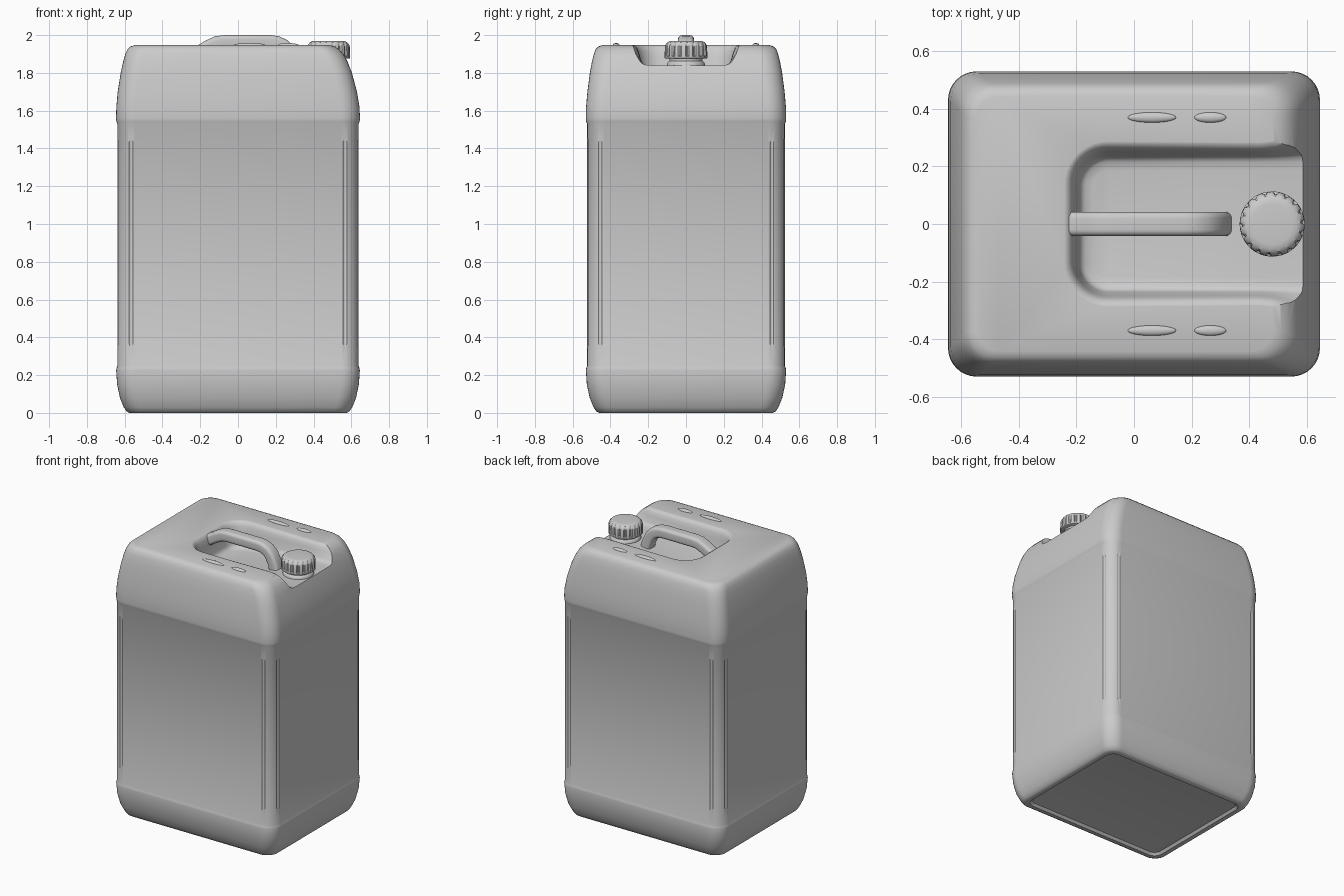
import bpy, bmesh, math
from mathutils import Vector

if "Cube" in bpy.data.objects:
    bpy.data.objects.remove(bpy.data.objects["Cube"])


def rrect(x0, x1, hy, r, seg=8):
    """Rounded rectangle in 2D, mirrored in y by index."""
    pts = []
    for k, (cx, cy) in enumerate([(x1 - r, hy - r), (x0 + r, hy - r), (x0 + r, r - hy), (x1 - r, r - hy)]):
        for i in range(seg + 1):
            a = math.pi / 2 * (k + i / seg)
            pts.append((cx + r * math.cos(a), cy + r * math.sin(a)))
    return pts


def loft(bm, rings):
    """Skin a closed shape through rings of points, capping both ends with strips."""
    vs = [[bm.verts.new(p) for p in ring] for ring in rings]
    n = len(vs[0])
    faces = []
    for a, b in zip(vs, vs[1:]):
        for i in range(n):
            j = (i + 1) % n
            faces.append(bm.faces.new((a[i], a[j], b[j], b[i])))
    for end in (vs[0], vs[-1]):
        for i in range(n // 2 - 1):
            faces.append(bm.faces.new((end[i], end[i + 1], end[n - 2 - i], end[n - 1 - i])))
    bmesh.ops.recalc_face_normals(bm, faces=faces)


def finish(name, bm):
    me = bpy.data.meshes.new(name)
    bm.to_mesh(me)
    bm.free()
    ob = bpy.data.objects.new(name, me)
    bpy.context.collection.objects.link(ob)
    return ob


def smooth(ob, angle=35):
    bpy.ops.object.select_all(action='DESELECT')
    ob.select_set(True)
    bpy.context.view_layer.objects.active = ob
    bpy.ops.object.shade_smooth_by_angle(angle=math.radians(angle))


def circle(cx, z, rfun, n):
    out = []
    for i in range(n):
        a = 2 * math.pi * (i + 0.5) / n
        r = rfun(i)
        out.append((cx + r * math.cos(a), r * math.sin(a), z))
    return out


def ramp(v, lo, hi):
    t = min(max((v - lo) / (hi - lo), 0), 1)
    return t * t * (3 - 2 * t)


# Body: z, x min, x max, half depth, corner radius
sections = [
    (0.018, -0.52, 0.52, 0.405, 0.04), (0.016, -0.535, 0.535, 0.42, 0.05),
    (0.0, -0.55, 0.55, 0.435, 0.06), (0.0, -0.575, 0.575, 0.46, 0.07),
    (0.008, -0.59, 0.59, 0.475, 0.08), (0.03, -0.605, 0.605, 0.49, 0.09),
    (0.08, -0.625, 0.625, 0.51, 0.095), (0.15, -0.64, 0.64, 0.525, 0.10),
    (0.225, -0.645, 0.645, 0.53, 0.10), (0.238, -0.643, 0.643, 0.528, 0.10),
    (0.25, -0.638, 0.638, 0.523, 0.09), (1.53, -0.638, 0.638, 0.523, 0.09),
    (1.542, -0.644, 0.644, 0.529, 0.10), (1.56, -0.646, 0.646, 0.53, 0.10),
    (1.62, -0.644, 0.643, 0.529, 0.10), (1.70, -0.637, 0.630, 0.522, 0.10),
    (1.80, -0.621, 0.603, 0.509, 0.10), (1.86, -0.608, 0.580, 0.498, 0.10),
    (1.90, -0.597, 0.558, 0.488, 0.10), (1.925, -0.585, 0.535, 0.478, 0.10),
    (1.94, -0.57, 0.51, 0.463, 0.09), (1.947, -0.545, 0.485, 0.442, 0.08),
]
bm = bmesh.new()
loft(bm, [[(x, y, z) for x, y in rrect(x0, x1, hy, r)] for z, x0, x1, hy, r in sections])
body = finish("container_body", bm)

# Cutter: open-ended handle recess with filleted floor and flared rim
bm = bmesh.new()
rings = []
for off, t in [(-.05, 0), (-.02, .03), (-.006, .09), (0, .18), (.014, .6), (.022, .82),
               (.033, .94), (.046, .99), (.06, 1), (.06, 1.6)]:
    xl, yw, r = -0.19 - off, 0.235 + off, 0.10 + off
    half = [(x, yw) for x in (.8, .65, .6, .56, .52, .48, .44, .38, .25, .1, 0)]
    half += [(xl + r - r * math.sin(a), yw - r + r * math.cos(a))
             for a in [math.pi / 2 * i / 10 for i in range(11)]]
    up = []
    for x, y in half:
        floor = 1.77 + 0.07 * min(max((x + 0.1) / 0.48, 0), 1)
        z = floor + (1.948 - floor) * min(t, 1) + max(t - 1, 0) * 0.3
        up.append((x, y + 0.04 * min(t, 1) * ramp(x, 0.45, 0.6), z))
    rings.append(up + [(x, -y, z) for x, y, z in reversed(up)])
loft(bm, rings)

# Cutter: paired vertical grooves beside each corner
for sx in (-1, 1):
    for sy in (-1, 1):
        for gx, gy in ((0.567, 0.527), (0.642, 0.456)):
            rod = []
            for z, r in ((0.32, 0.003), (0.37, 0.013), (1.43, 0.013), (1.48, 0.003)):
                rod.append([(sx * gx + x, sy * gy + y, z) for x, y, z in circle(0, z, lambda i: r, 12)])
            loft(bm, rod)
cutter = finish("recess_cutter", bm)
cutter.hide_render = True

mod = body.modifiers.new("recess", 'BOOLEAN')
mod.operation = 'DIFFERENCE'
mod.solver = 'EXACT'
mod.object = cutter
bpy.context.view_layer.objects.active = body
bpy.ops.object.modifier_apply(modifier=mod.name)
bpy.data.objects.remove(cutter)
smooth(body)

# Carrying handle: rounded section swept along a bent path
path = [Vector(p) for p in [(-.27, 1.89), (-.21, 1.905), (-.15, 1.94), (-.11, 1.958), (-.07, 1.9625),
                            (.17, 1.9625), (.205, 1.958), (.24, 1.943), (.268, 1.915),
                            (.295, 1.86), (.316, 1.76)]]
bm = bmesh.new()
rings = []
for i, p in enumerate(path):
    d = (path[min(i + 1, len(path) - 1)] - path[max(i - 1, 0)]).normalized()
    nrm = Vector((-d.y, d.x))
    rings.append([(p.x + nrm.x * u, v, p.y + nrm.y * u) for u, v in rrect(-.0375, .0375, .042, .022, 5)])
loft(bm, rings)
smooth(finish("carrying_handle", bm))

# Neck under the cap
bm = bmesh.new()
loft(bm, [circle(0.48, z, lambda i: r, 48)
          for z, r in ((1.80, .102), (1.845, .102), (1.858, .095), (1.862, .088), (1.90, .088))])
smooth(finish("filler_neck", bm))

# Screw cap with grip notches
bm = bmesh.new()
profile = [(1.875, .108, 0), (1.878, .113, 0), (1.888, .113, 0), (1.892, .113, .008), (1.94, .112, .008),
           (1.952, .107, .005), (1.962, .098, 0), (1.968, .086, 0), (1.97, .07, 0)]
loft(bm, [circle(0.48, z, lambda i: r - (notch if i % 6 in (0, 1) else 0), 108) for z, r, notch in profile])
smooth(finish("screw_cap", bm))

# Low stacking ribs on the shoulders
for side, sy in (("back", 1), ("front", -1)):
    for k, (x, rx) in enumerate(((0.062, 0.085), (0.265, 0.056))):
        bm = bmesh.new()
        bmesh.ops.create_uvsphere(bm, u_segments=24, v_segments=12, radius=1)
        bmesh.ops.scale(bm, vec=(rx, 0.018, 0.012), verts=bm.verts)
        bmesh.ops.translate(bm, vec=(x, sy * 0.37, 1.946), verts=bm.verts)
        smooth(finish(f"shoulder_rib_{side}_{k + 1}", bm), 60)
